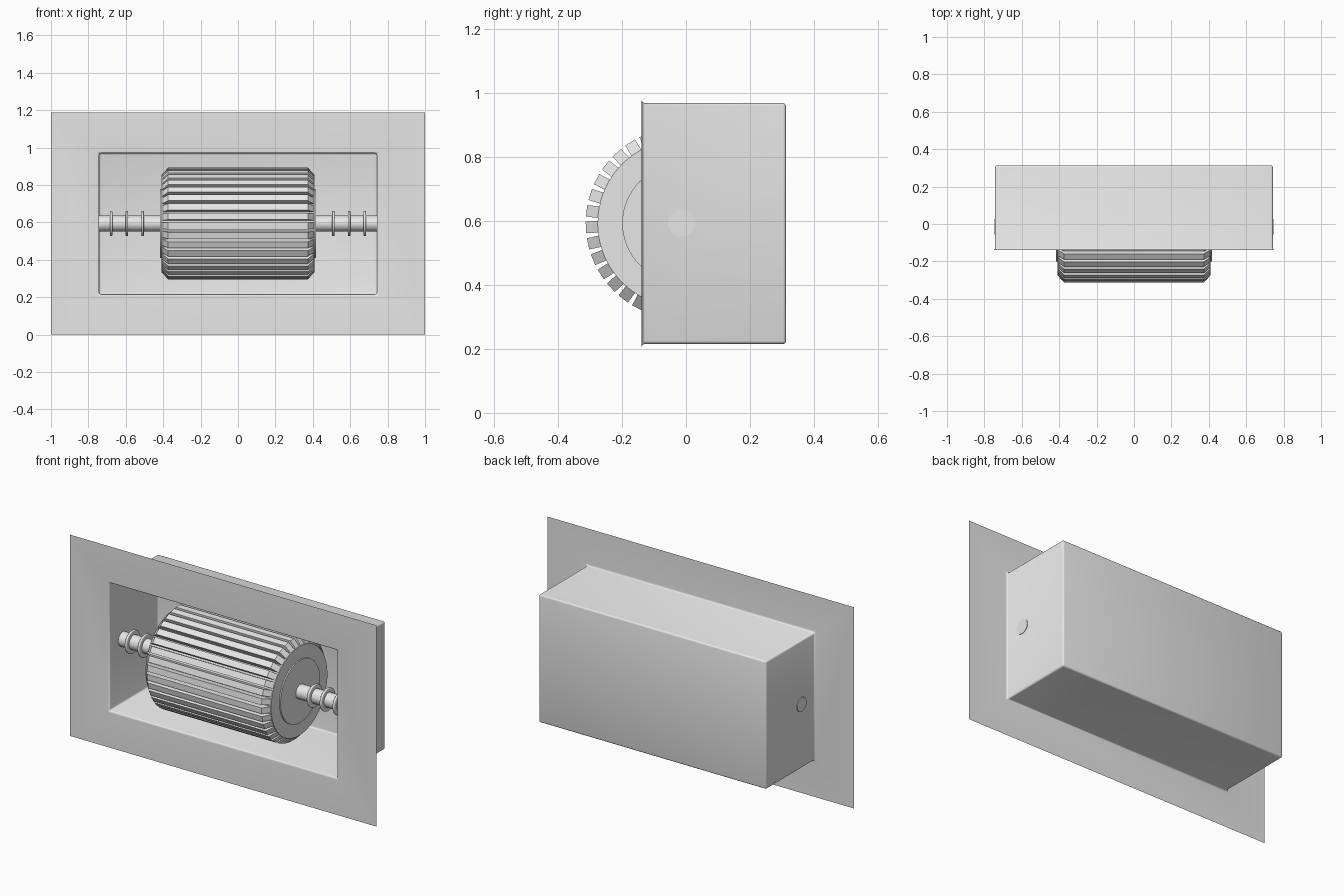
import bpy, bmesh, math
from mathutils import Matrix, Vector

cube = bpy.data.objects.get("Cube")
if cube:
    bpy.data.objects.remove(cube, do_unlink=True)

AXIS_Y, AXIS_Z = -0.0145, 0.5935
PLATE_Y, BACK_Y = -0.139, 0.313

grey = bpy.data.materials.new("light grey")
grey.use_nodes = True
colour = (0.8, 0.8, 0.8, 1)
grey.diffuse_color = colour
grey.node_tree.nodes["Principled BSDF"].inputs["Base Color"].default_value = colour


def add_object(name, bm, smooth_angle=None):
    mesh = bpy.data.meshes.new(name)
    bm.to_mesh(mesh)
    bm.free()
    mesh.materials.append(grey)
    obj = bpy.data.objects.new(name, mesh)
    bpy.context.collection.objects.link(obj)
    if smooth_angle:
        bpy.ops.object.select_all(action='DESELECT')
        obj.select_set(True)
        bpy.context.view_layer.objects.active = obj
        bpy.ops.object.shade_smooth_by_angle(angle=math.radians(smooth_angle))
    return obj


def x_cylinder(name, x0, x1, radius, sides=64, round_ends=0):
    """Cylinder lying along x on the roller axis."""
    bm = bmesh.new()
    place = Matrix.Translation(((x0 + x1) / 2, AXIS_Y, AXIS_Z)) @ Matrix.Rotation(math.pi / 2, 4, 'Y')
    bmesh.ops.create_cone(bm, cap_ends=True, segments=sides, radius1=radius,
                          radius2=radius, depth=x1 - x0, matrix=place)
    if round_ends:
        rims = [e for e in bm.edges if abs(e.verts[0].co.x - e.verts[1].co.x) < 1e-5]
        bmesh.ops.bevel(bm, geom=rims, offset=round_ends, segments=3, profile=0.5, affect='EDGES')
    return add_object(name, bm, 40)


# Front plate with a recessed box: three nested rectangles joined as one sheet
bm = bmesh.new()


def rectangle(half_x, z0, z1, y):
    return [bm.verts.new((x, y, z)) for x, z in
            ((-half_x, z0), (half_x, z0), (half_x, z1), (-half_x, z1))]


outer = rectangle(1.0, 0.0, 1.187, PLATE_Y)
mouth = rectangle(0.742, 0.2155, 0.9695, PLATE_Y)
back = rectangle(0.742, 0.2155, 0.9695, BACK_Y)
for a, b in ((outer, mouth), (mouth, back)):
    for i in range(4):
        j = (i + 1) % 4
        bm.faces.new((a[i], a[j], b[j], b[i]))
bm.faces.new(back)
bm.normal_update()
folds = [e for e in bm.edges if len(e.link_faces) == 2 and e.calc_face_angle() > 1]
bmesh.ops.bevel(bm, geom=folds, offset=0.01, segments=3, profile=0.5, affect='EDGES')
add_object("recessed_housing", bm, 40)

# Roller drum, end discs and axle
x_cylinder("roller_core", -0.41, 0.41, 0.262, 72)
x_cylinder("roller_end_discs", -0.417, 0.417, 0.185)
x_cylinder("axle", -0.747, 0.745, 0.0425, 32)

# Chamfered ribs around the drum
bm = bmesh.new()
for k in range(36):
    rib = bmesh.ops.create_cube(bm, size=1)["verts"]
    turn = Matrix.Rotation(math.radians(10 * k + 2.5), 3, 'X')
    for v in rib:
        top = v.co.z > 0
        v.co = turn @ Vector((math.copysign(0.373 if top else 0.41, v.co.x),
                              v.co.y * 0.036, 0.299 if top else 0.258))
        v.co += Vector((0, AXIS_Y, AXIS_Z))
add_object("roller_ribs", bm)

# Rings on both ends of the axle
for side, label in ((-1, "right"), (1, "left")):
    for n in range(3):
        x = side * (0.51 + 0.084 * n)
        x_cylinder(f"{label}_axle_ring_{n + 1}", x - 0.007, x + 0.007, 0.067, 40, 0.005)
